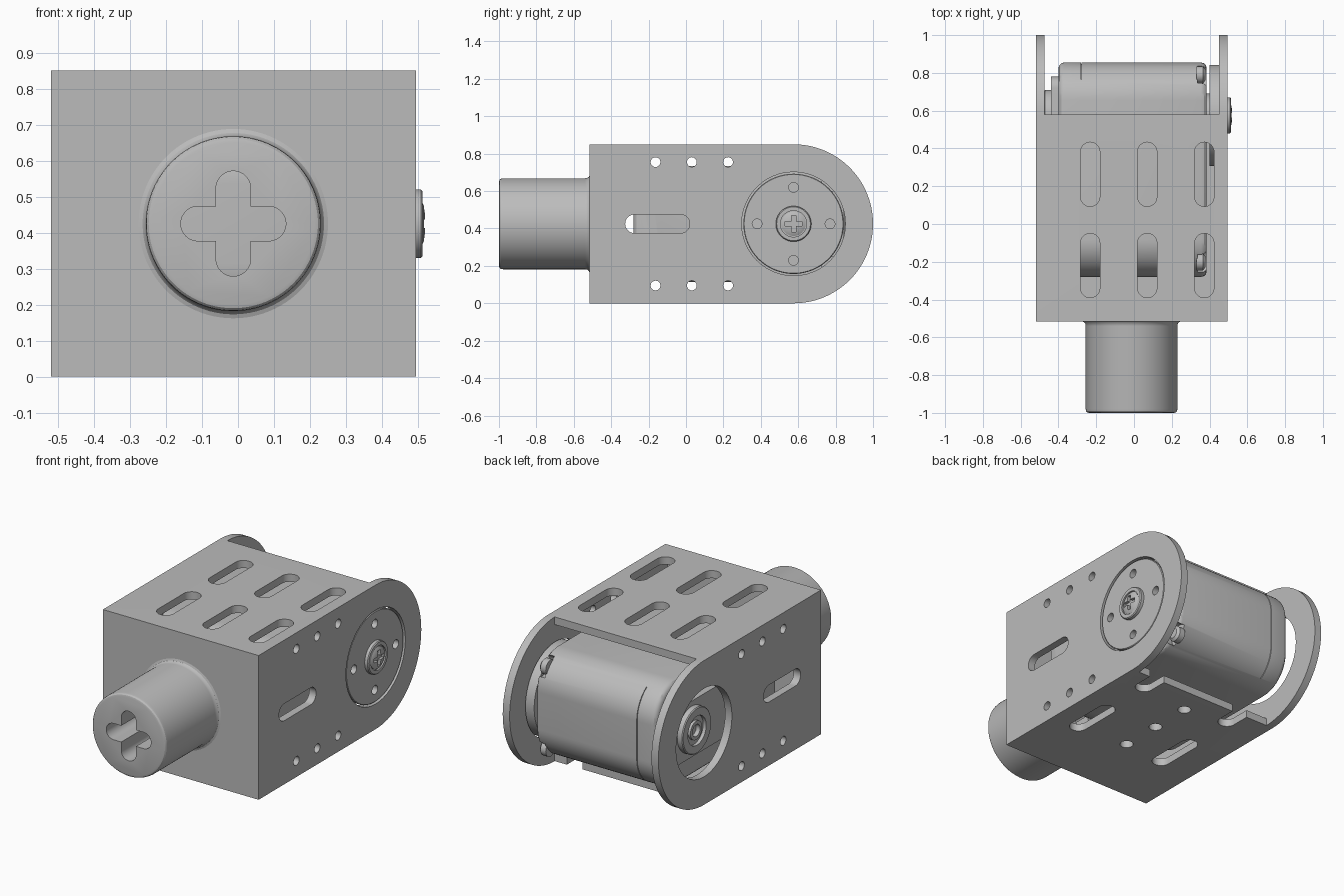
import bpy, bmesh, math

if "Cube" in bpy.data.objects:
    bpy.data.objects.remove(bpy.data.objects["Cube"], do_unlink=True)

grey = bpy.data.materials.new("plain grey")
grey.use_nodes = True
grey.diffuse_color = (0.5, 0.5, 0.5, 1)
grey.node_tree.nodes["Principled BSDF"].inputs["Base Color"].default_value = (0.5, 0.5, 0.5, 1)

AXIS = {"X": lambda u, v, a: (a, u, v),
        "Y": lambda u, v, a: (u, a, v),
        "Z": lambda u, v, a: (u, v, a)}
CY, CZ, CX = 0.575, 0.425, -0.013     # joint axis and tube centre


def finish(name, bm):
    bmesh.ops.remove_doubles(bm, verts=bm.verts, dist=1e-5)
    bmesh.ops.recalc_face_normals(bm, faces=bm.faces)
    mesh = bpy.data.meshes.new(name)
    bm.to_mesh(mesh)
    bm.free()
    mesh.materials.append(grey)
    ob = bpy.data.objects.new(name, mesh)
    bpy.context.collection.objects.link(ob)
    return ob


def arc(cu, cv, r, start, end, n):
    return [(cu + r * math.cos(math.radians(start + (end - start) * i / n)),
             cv + r * math.sin(math.radians(start + (end - start) * i / n)))
            for i in range(n + 1)]


def rounded(u0, u1, v0, v1, r, n=10):
    return (arc(u1 - r, v1 - r, r, 0, 90, n) + arc(u0 + r, v1 - r, r, 90, 180, n)
            + arc(u0 + r, v0 + r, r, 180, 270, n) + arc(u1 - r, v0 + r, r, 270, 360, n))


def box(u0, u1, v0, v1):
    return [(u0, v0), (u1, v0), (u1, v1), (u0, v1)]


def circle(u, v, r, n=12):
    return rounded(u - r, u + r, v - r, v + r, r, n)


def prism(name, axis, shapes, lo, hi):
    """Extrude one or more separate outlines between two positions on an axis."""
    bm = bmesh.new()
    for pts in shapes:
        clean = [p for i, p in enumerate(pts) if math.dist(p, pts[i - 1]) > 1e-5]
        a, b = [[bm.verts.new(AXIS[axis](u, v, t)) for u, v in clean] for t in (lo, hi)]
        bm.faces.new(a)
        bm.faces.new(b)
        for i in range(len(a)):
            bm.faces.new((a[i - 1], a[i], b[i], b[i - 1]))
    return finish(name, bm)


def lathe(name, axis, cu, cv, profile, n=64):
    """Turn (radius, position) points about an axis."""
    bm = bmesh.new()
    rings = [[bm.verts.new(AXIS[axis](u, v, t)) for u, v in arc(cu, cv, r, 0, 360, n)[:-1]]
             for r, t in profile]
    for a, b in zip(rings, rings[1:]):
        for i in range(n):
            bm.faces.new((a[i - 1], a[i], b[i], b[i - 1]))
    bm.faces.new(rings[0])
    bm.faces.new(rings[-1])
    return finish(name, bm)


def apply(ob, mod):
    bpy.context.view_layer.objects.active = ob
    bpy.ops.object.modifier_apply(modifier=mod.name)


def cut(ob, axis, shapes, lo, hi):
    cutter = prism("cutter", axis, shapes, lo, hi)
    mod = ob.modifiers.new("cut", "BOOLEAN")
    mod.operation, mod.solver, mod.object = "DIFFERENCE", "EXACT", cutter
    apply(ob, mod)
    bpy.data.objects.remove(cutter, do_unlink=True)


def bevel(ob, width, segments=3):
    mod = ob.modifiers.new("bevel", "BEVEL")
    mod.width, mod.segments, mod.limit_method = width, segments, "ANGLE"
    mod.angle_limit = math.radians(50)
    apply(ob, mod)


# Bracket: folded shell with two rounded cheeks
outline = [(-0.515, 0.85), (-0.515, 0)] + arc(CY, CZ, 0.425, -90, 90, 48)
bracket = prism("bracket", "X", [outline], -0.52, 0.495)
cut(bracket, "X", [box(-0.47, 1.2, 0.045, 0.805)], -0.475, 0.45)
cut(bracket, "X", [box(0.58, 1.3, -0.2, 1.2)], -0.475, 0.45)
# Cheek openings, side slots and small side holes
cut(bracket, "X", [circle(CY, CZ, 0.277)], 0.4, 0.6)
cut(bracket, "X", [circle(CY, CZ, 0.26)], -0.6, -0.4)
cut(bracket, "X", [rounded(-0.325, 0.02, 0.375, 0.475, 0.05)]
    + [circle(y, z, 0.026, 6) for y in (-0.163, 0.031, 0.225) for z in (0.095, 0.755)], -1, 1)
# Top slots
cut(bracket, "Z", [rounded(x - 0.051, x + 0.051, y, y + 0.34, 0.051)
                   for x in (-0.232, 0.07, 0.372) for y in (-0.39, 0.093)], 0.7, 1)
# Bottom slots, open notches and centre holes
cut(bracket, "Z", [rounded(x - 0.051, x + 0.051, y, y + 0.34, 0.051)
                   for x in (-0.28, 0.32) for y in (-0.15, 0.42)]
    + [circle(CX, y, 0.037, 6) for y in (-0.08, 0.17, 0.42)], -0.2, 0.1)

# Front tube with rounded rim, base fillet and a cross-shaped socket
tube = lathe("front_tube", "Y", CX, CZ,
             [(0.225, -1), (0.235, -0.997), (0.241, -0.99), (0.243, -0.978), (0.243, -0.54),
              (0.245, -0.528), (0.252, -0.519), (0.263, -0.515), (0.263, -0.48)], 96)
for part, lo in ((tube, -1.2), (bracket, -0.6)):
    for du, dv in ((0.146, 0.048), (0.048, 0.146)):
        cut(part, "Y", [rounded(CX - du, CX + du, CZ - dv, CZ + dv, 0.048)], lo, -0.4)

# Servo body with rounded back, corner pockets and a seam
body = prism("servo_body", "X", [rounded(-0.28, 0.855, 0.115, 0.735, 0.2, 16)], -0.4, 0.385)
bevel(body, 0.03)
corners = [(y, z) for y in (-0.2, 0.79) for z in (0.185, 0.665)]
cut(body, "X", [circle(y, z, 0.065) for y, z in corners], 0.335, 0.5)
cut(body, "X", [box(0.765, 1, 0, 1)], -0.281, -0.277)
seam_core = prism("servo_core", "X", [rounded(-0.27, 0.848, 0.122, 0.728, 0.195, 16)], -0.3, -0.26)
for i, (y, z) in enumerate(corners):
    lathe("case_screw_%d" % (i + 1), "X", y, z, [(0.045, 0.33), (0.045, 0.365), (0.03, 0.378)], 24)

# Driven side: hub, horn disc, washer and cross-head screw
lathe("horn_hub", "X", CY, CZ, [(0.115, 0.37), (0.115, 0.41)])
horn = lathe("horn_disc", "X", CY, CZ, [(0.268, 0.4), (0.268, 0.486), (0.264, 0.49)])
cut(horn, "X", [circle(CY + a, CZ + b, 0.026, 6)
                for a, b in ((0.195, 0), (-0.195, 0), (0, 0.195), (0, -0.195))], 0.3, 0.6)
lathe("horn_washer", "X", CY, CZ, [(0.095, 0.48), (0.095, 0.508), (0.09, 0.513), (0.07, 0.513),
                                   (0.07, 0.503)])
screw = lathe("horn_screw", "X", CY, CZ, [(0.065, 0.49), (0.065, 0.508), (0.05, 0.516),
                                          (0.025, 0.52)], 48)
for du, dv in ((0.045, 0.012), (0.012, 0.045)):
    cut(screw, "X", [box(CY - du, CY + du, CZ - dv, CZ + dv)], 0.5, 0.6)

# Idler side: raised block and bearing ring
prism("idler_block", "X", [rounded(0.2, 0.78, 0.26, 0.59, 0.06)], -0.44, -0.39)
lathe("idler_ring", "X", CY, CZ, [(0.135, -0.43), (0.135, -0.47), (0.13, -0.475), (0.085, -0.475),
                                  (0.085, -0.455), (0.055, -0.455), (0.055, -0.47),
                                  (0.035, -0.47), (0.035, -0.445)])

# Smooth round surfaces, keep edges crisp
for ob in bpy.context.collection.objects:
    if ob.type == "MESH" and grey.name in ob.data.materials:
        bpy.ops.object.select_all(action="DESELECT")
        ob.select_set(True)
        bpy.context.view_layer.objects.active = ob
        bpy.ops.object.shade_smooth_by_angle(angle=math.radians(30))
